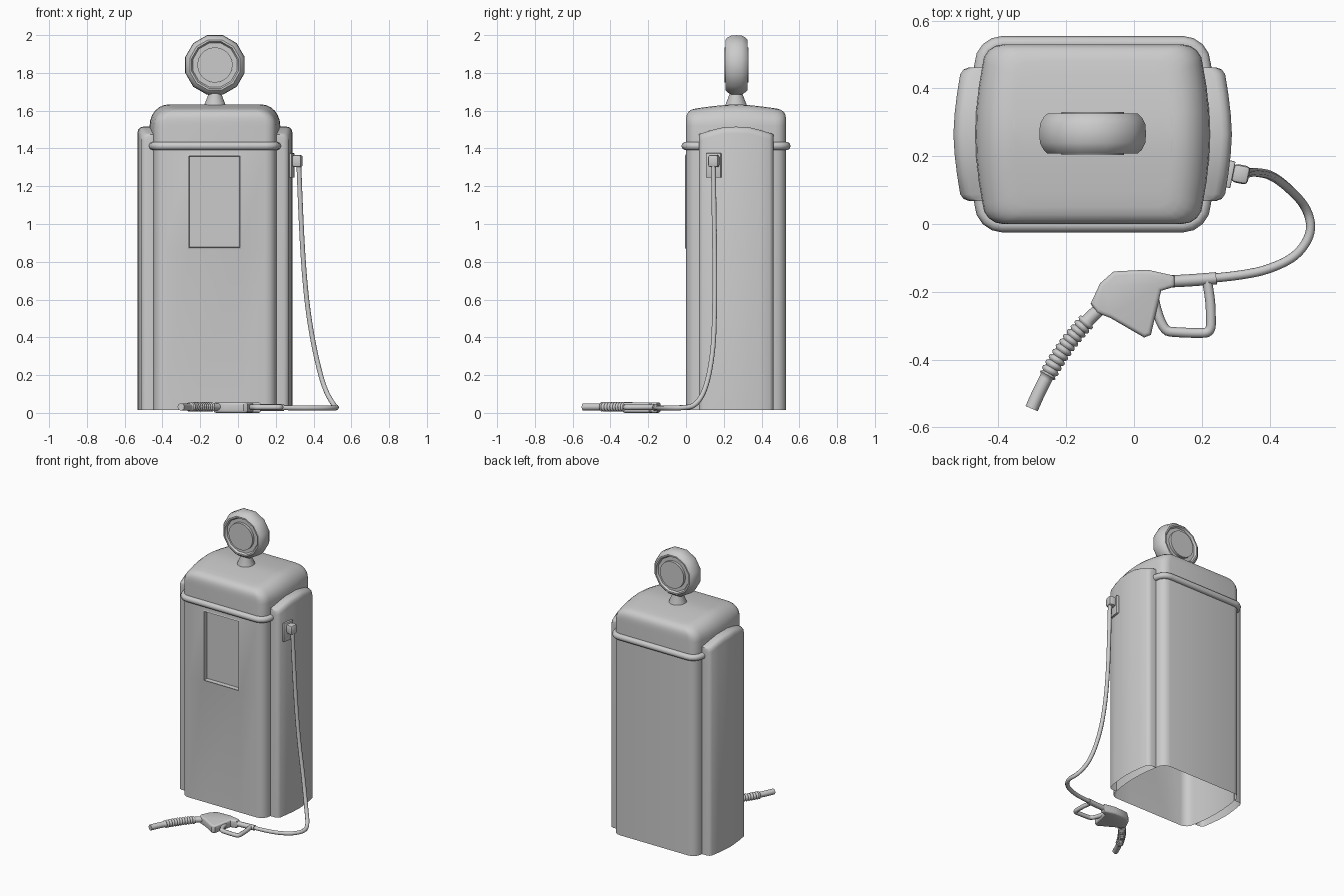
import bpy, bmesh, math
from mathutils import Vector, Matrix

cube = bpy.data.objects.get("Cube")
if cube:
    bpy.data.objects.remove(cube)

CX, CY = -0.122, 0.265      # cabinet centre
HX, HY = 0.325, 0.265       # cabinet half sizes
BOW = 0.021                 # outward bow of the cabinet sides
BASE = 0.015

grey = bpy.data.materials.new("plain_grey")
grey.use_nodes = True
grey.diffuse_color = (0.6, 0.6, 0.6, 1)
grey.node_tree.nodes["Principled BSDF"].inputs["Base Color"].default_value = (0.6, 0.6, 0.6, 1)


def finish(obj, angle=35):
    obj.data.materials.clear()
    obj.data.materials.append(grey)
    bpy.ops.object.select_all(action='DESELECT')
    obj.select_set(True)
    bpy.context.view_layer.objects.active = obj
    bpy.ops.object.shade_smooth_by_angle(angle=math.radians(angle))
    return obj


def from_bmesh(name, bm, angle=35):
    bmesh.ops.remove_doubles(bm, verts=bm.verts, dist=0.0004)
    bmesh.ops.recalc_face_normals(bm, faces=bm.faces)
    mesh = bpy.data.meshes.new(name)
    bm.to_mesh(mesh)
    bm.free()
    obj = bpy.data.objects.new(name, mesh)
    bpy.context.collection.objects.link(obj)
    return finish(obj, angle)


def loft(bm, rings, closed=True):
    """Bridge rows of points with quads."""
    rows = [[bm.verts.new(p) for p in ring] for ring in rings]
    n = len(rows[0])
    for a, b in zip(rows, rows[1:]):
        for i in range(n if closed else n - 1):
            j = (i + 1) % n
            bm.faces.new((a[i], a[j], b[j], b[i]))
    return rows


def tube(name, points, radius, kind='NURBS', cyclic=False, radii=None, sides=2, angle=50):
    curve = bpy.data.curves.new(name, 'CURVE')
    curve.dimensions = '3D'
    curve.bevel_depth = radius
    curve.bevel_resolution = sides
    curve.resolution_u = 6
    curve.use_fill_caps = True
    spline = curve.splines.new(kind)
    spline.points.add(len(points) - 1)
    for i, p in enumerate(points):
        spline.points[i].co = (*p, 1)
        spline.points[i].radius = radii[i] if radii else 1
    spline.use_cyclic_u = cyclic
    if kind == 'NURBS':
        spline.order_u = 3
        spline.use_endpoint_u = True
    obj = bpy.data.objects.new(name, curve)
    bpy.context.collection.objects.link(obj)
    bpy.ops.object.select_all(action='DESELECT')
    obj.select_set(True)
    bpy.context.view_layer.objects.active = obj
    bpy.ops.object.convert(target='MESH')
    return finish(bpy.context.object, angle)


def outline(r=0.06, steps=4, side_steps=6):
    """Cabinet plan: rounded rectangle with bowed sides, around the origin."""
    pts = []
    for q, (sx, sy) in enumerate(((1, 1), (-1, 1), (-1, -1), (1, -1))):
        for k in range(steps + 1):
            a = math.pi / 2 * (q + k / steps)
            pts.append((sx * (HX - r) + r * math.cos(a), sy * (HY - r) + r * math.sin(a)))
        if q % 2:
            x, y = pts[-1]
            pts += [(x, y * (1 - 2 * k / side_steps)) for k in range(1, side_steps)]
    edge = HY - r
    return [(x + math.copysign(BOW * max(0, 1 - (y / edge) ** 2), x) if abs(x) > HX - 0.01 else x, y)
            for x, y in pts]


plan = outline()

# Cabinet: open-bottomed shell with a recessed window in the front
bm = bmesh.new()
loft(bm, [[(CX + x, CY + y, z) for x, y in plan] for z in (BASE, 1.43)])
bm.normal_update()
win = (-0.27, 0.02, 0.865, 1.37)
for co, no in (((win[0], 0, 0), (1, 0, 0)), ((win[1], 0, 0), (1, 0, 0)),
               ((0, 0, win[2]), (0, 0, 1)), ((0, 0, win[3]), (0, 0, 1))):
    faces = [f for f in bm.faces if f.calc_center_median().y < 0.003]
    geom = faces + list({e for f in faces for e in f.edges}) + list({v for f in faces for v in f.verts})
    bmesh.ops.bisect_plane(bm, geom=geom, plane_co=co, plane_no=no)
bmesh.ops.recalc_face_normals(bm, faces=bm.faces)
pane = [f for f in bm.faces for c in [f.calc_center_median()]
        if c.y < 0.003 and win[0] < c.x < win[1] and win[2] < c.z < win[3]]
bmesh.ops.inset_region(bm, faces=pane, thickness=0.015, depth=0.006)
bmesh.ops.inset_region(bm, faces=pane, thickness=0.003, depth=-0.03)
from_bmesh("cabinet", bm, 30)

# Domed lid: rounded shoulders rising to a shallow ridge
rings = []
rows = [(0, 0, 1.42), (0, 0, 1.52)]
for k in range(1, 7):
    a = math.pi / 2 * k / 6
    rows.append((0.1 * (1 - math.cos(a)), 0.05 * (1 - math.cos(a)) ** 2, 1.52 + 0.083 * math.sin(a)))
rows += [(0.11, 0.05 + (HY - 0.05) * k / 5, 1.603) for k in range(1, 6)]
for dx, dy, z in rows:
    sx, sy = 1 - dx / (HX + BOW), 1 - dy / HY
    lift = max(0, min(1, (z - 1.52) / 0.083)) * 0.03
    rings.append([(CX + x * sx, CY + y * sy, z + lift * (1 - abs(y * sy / HY) ** 1.5)) for x, y in plan])
bm = bmesh.new()
loft(bm, rings)
from_bmesh("lid", bm, 40)

# Moulding around the cabinet
tube("moulding", [(CX + x * 1.005, CY + y * 1.01, 1.413) for x, y in plan], 0.022, 'POLY', True)

# Bowed side panels with arched, rounded tops
PY = 0.197
section = [(0, -PY), (0.04, -PY), (0.056, -PY + 0.006), (0.066, -PY + 0.02)]
section += [(0.086 - 0.02 * (abs(t) / 0.177) ** 1.6, t) for t in (-0.12, -0.06)]
section += [(0.086, 0)] + [(o, -y) for o, y in reversed(section)]
for side, name in ((1, "left_panel"), (-1, "right_panel")):
    rings = []
    for cut, drop in ((0, None), (0, 0.035), (0.005, 0.015), (0.016, 0.004), (0.03, 0), (0.1, 0)):
        ring = []
        for o, y in section:
            top = 1.515 - 0.04 * max(0, (abs(y) - 0.05) / (PY - 0.05)) ** 1.3
            ring.append((CX + side * (HX + max(0, o - cut)), CY + y, BASE if drop is None else top - drop))
        rings.append(ring)
    bm = bmesh.new()
    loft(bm, rings, closed=False)
    from_bmesh(name, bm, 40)


def lathe(name, profile, matrix, steps, angle=30):
    bm = bmesh.new()
    rings = [[matrix @ Vector((r * math.cos(a), r * math.sin(a), h)) for r, h in profile]
             for a in (2 * math.pi * (i + 0.5) / steps for i in range(steps))]
    loft(bm, rings + rings[:1], closed=False)
    return from_bmesh(name, bm, angle)


# Round sign on a tapered neck
lathe("neck", [(0.062, 1.595), (0.058, 1.63), (0.036, 1.685), (0.036, 1.72)],
      Matrix.Translation((CX, CY, 0)), 16)
half = [(0.163, 0.0), (0.161, 0.028), (0.15, 0.048), (0.138, 0.059), (0.128, 0.059), (0.12, 0.046), (0.093, 0.046)]
upright = Matrix.Translation((CX, CY + 0.002, 1.842)) @ Matrix.Rotation(math.pi / 2, 4, 'X')
lathe("sign_rim", [(r, -h) for r, h in reversed(half)] + half[1:], upright, 12, 32)
lathe("sign_face", [(0, -0.064), (0.093, -0.064), (0.093, 0.064), (0, 0.064)], upright, 24)


def block(name, size, location, turn, bevel):
    bm = bmesh.new()
    bmesh.ops.create_cube(bm, size=1, matrix=Matrix.Translation(location) @ Matrix.Rotation(turn, 4, 'Z')
                          @ Matrix.Diagonal((*size, 1)))
    bmesh.ops.bevel(bm, geom=bm.edges[:], offset=bevel, segments=2, profile=0.5, affect='EDGES')
    return from_bmesh(name, bm)


# Hose mount on the left panel
block("mount_plate", (0.018, 0.08, 0.13), (0.283, 0.147, 1.31), -0.2, 0.003)
block("mount_socket", (0.05, 0.055, 0.065), (0.315, 0.147, 1.333), -0.2, 0.012)

# Hose hanging down to the ground
tube("hose", [(0.322, 0.145, 1.32), (0.33, 0.148, 1.1), (0.345, 0.153, 0.8), (0.368, 0.152, 0.55),
              (0.405, 0.145, 0.33), (0.455, 0.108, 0.13), (0.51, 0.05, 0.035), (0.527, -0.02, 0.027),
              (0.49, -0.085, 0.026), (0.43, -0.122, 0.026), (0.34, -0.15, 0.026), (0.23, -0.16, 0.028)], 0.0135)

# Nozzle body: extruded outline with softened edges
shape = [(0.12, -0.153), (0.04, -0.135), (-0.06, -0.14), (-0.1, -0.175), (-0.128, -0.235), (-0.11, -0.262),
         (-0.07, -0.277), (0.03, -0.335), (0.05, -0.327), (0.08, -0.197), (0.12, -0.185)]
bm = bmesh.new()
face = bm.faces.new([bm.verts.new((x, y, 0)) for x, y in shape])
up = bmesh.ops.extrude_face_region(bm, geom=[face])
bmesh.ops.translate(bm, vec=(0, 0, 0.056), verts=[g for g in up["geom"] if isinstance(g, bmesh.types.BMVert)])
rims = [e for e in bm.edges if abs(e.verts[0].co.z - e.verts[1].co.z) < 0.01]
bmesh.ops.bevel(bm, geom=rims, offset=0.012, segments=3, profile=0.5, affect='EDGES')
from_bmesh("nozzle_body", bm, 40)

# Nozzle handle, guard and corrugated spout
tube("nozzle_handle", [(0.09, -0.17, 0.029), (0.17, -0.167, 0.029), (0.243, -0.16, 0.029)], 0.018)
tube("nozzle_guard", [(0.06, -0.225, 0.03), (0.08, -0.315, 0.03), (0.13, -0.32, 0.03), (0.19, -0.322, 0.03),
                      (0.227, -0.32, 0.03), (0.227, -0.27, 0.03), (0.225, -0.22, 0.03), (0.215, -0.165, 0.03)],
     0.0145)
start, bend, tip = Vector((-0.1, -0.25, 0.032)), Vector((-0.225, -0.36, 0.032)), Vector((-0.302, -0.545, 0.032))
spout, widths = [], []
for i in range(61):
    t = i / 60
    spout.append(start * (1 - t) ** 2 + bend * 2 * t * (1 - t) + tip * t * t)
    widths.append(1.35 if 10 <= i <= 43 and i % 3 else 1)
tube("nozzle_spout", spout, 0.0195, 'POLY', radii=widths, sides=3)
